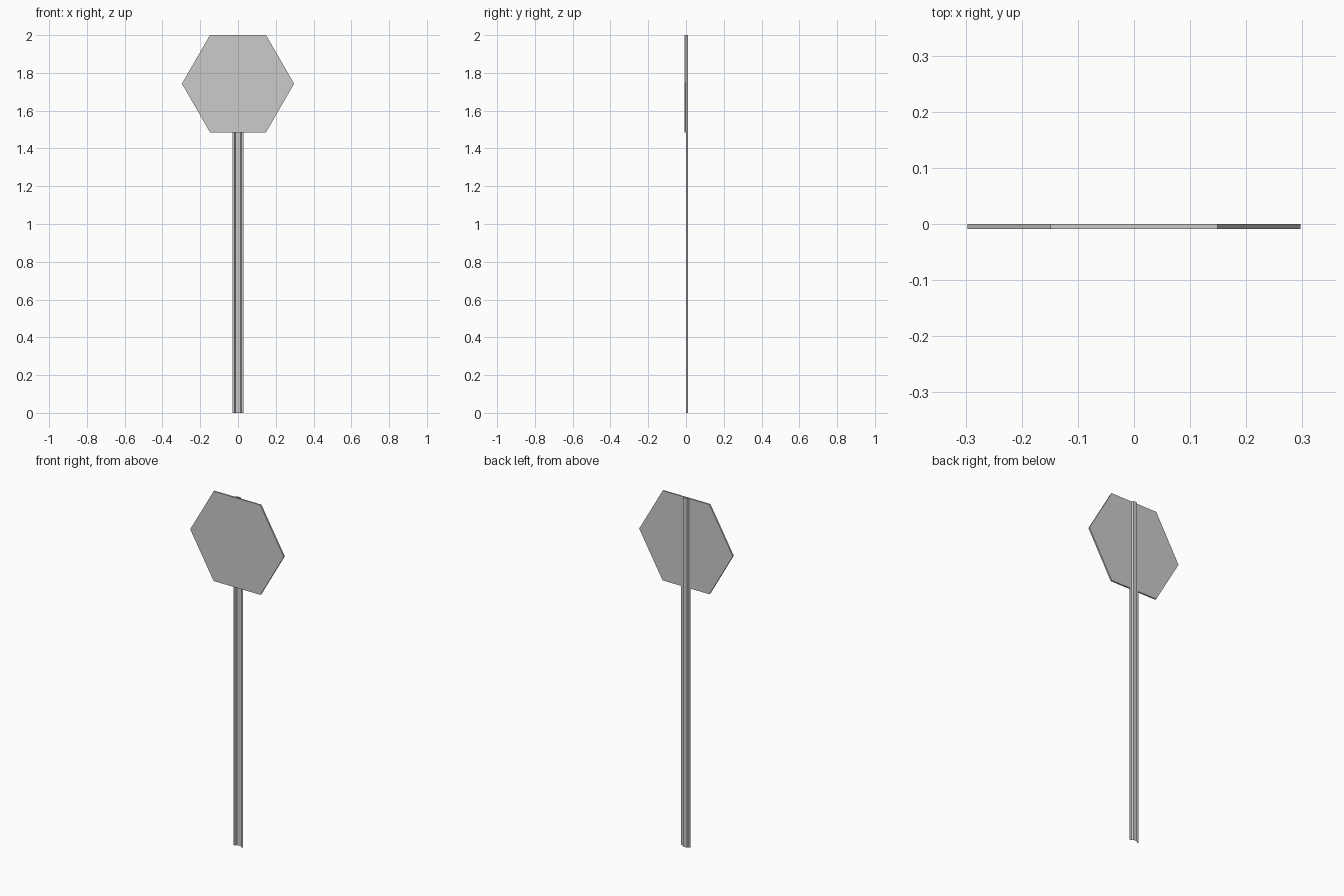
import bpy, bmesh, math

if "Cube" in bpy.data.objects:
    bpy.data.objects.remove(bpy.data.objects["Cube"])


def make_object(name, bm):
    mesh = bpy.data.meshes.new(name)
    bm.to_mesh(mesh)
    bm.free()
    obj = bpy.data.objects.new(name, mesh)
    bpy.context.collection.objects.link(obj)
    return obj


HEIGHT = 2.0
SIGN_RADIUS = 0.297
SIGN_THICKNESS = 0.009
SIGN_Z = HEIGHT - SIGN_RADIUS * math.cos(math.radians(30))

# Sign panel: six-sided plate standing upright, back face on y = 0
bm = bmesh.new()
corners = [(SIGN_RADIUS * math.cos(math.radians(60 * i)), 0.0,
            SIGN_Z + SIGN_RADIUS * math.sin(math.radians(60 * i))) for i in range(6)]
face = bm.faces.new([bm.verts.new(c) for c in corners])
plate = bmesh.ops.extrude_face_region(bm, geom=[face], use_keep_orig=True)
front = [v for v in plate["geom"] if isinstance(v, bmesh.types.BMVert)]
bmesh.ops.translate(bm, verts=front, vec=(0, -SIGN_THICKNESS, 0))
bmesh.ops.recalc_face_normals(bm, faces=bm.faces)
make_object("sign_panel", bm)

# Post: folded sheet-metal channel, half profile mirrored and extruded upward
half = [(0.03, 0.0005), (0.018, 0.0005), (0.0125, 0.0105)]
profile = [(-x, y) for x, y in half] + half[::-1]
bm = bmesh.new()
verts = [bm.verts.new((x, y, 0)) for x, y in profile]
edges = [bm.edges.new(pair) for pair in zip(verts, verts[1:])]
sheet = bmesh.ops.extrude_edge_only(bm, edges=edges)
top = [v for v in sheet["geom"] if isinstance(v, bmesh.types.BMVert)]
bmesh.ops.translate(bm, verts=top, vec=(0, 0, HEIGHT))
# Make the channel's outer side face the back
bm.normal_update()
if sum(f.normal.y for f in bm.faces) < 0:
    bmesh.ops.reverse_faces(bm, faces=bm.faces)
make_object("channel_post", bm)
